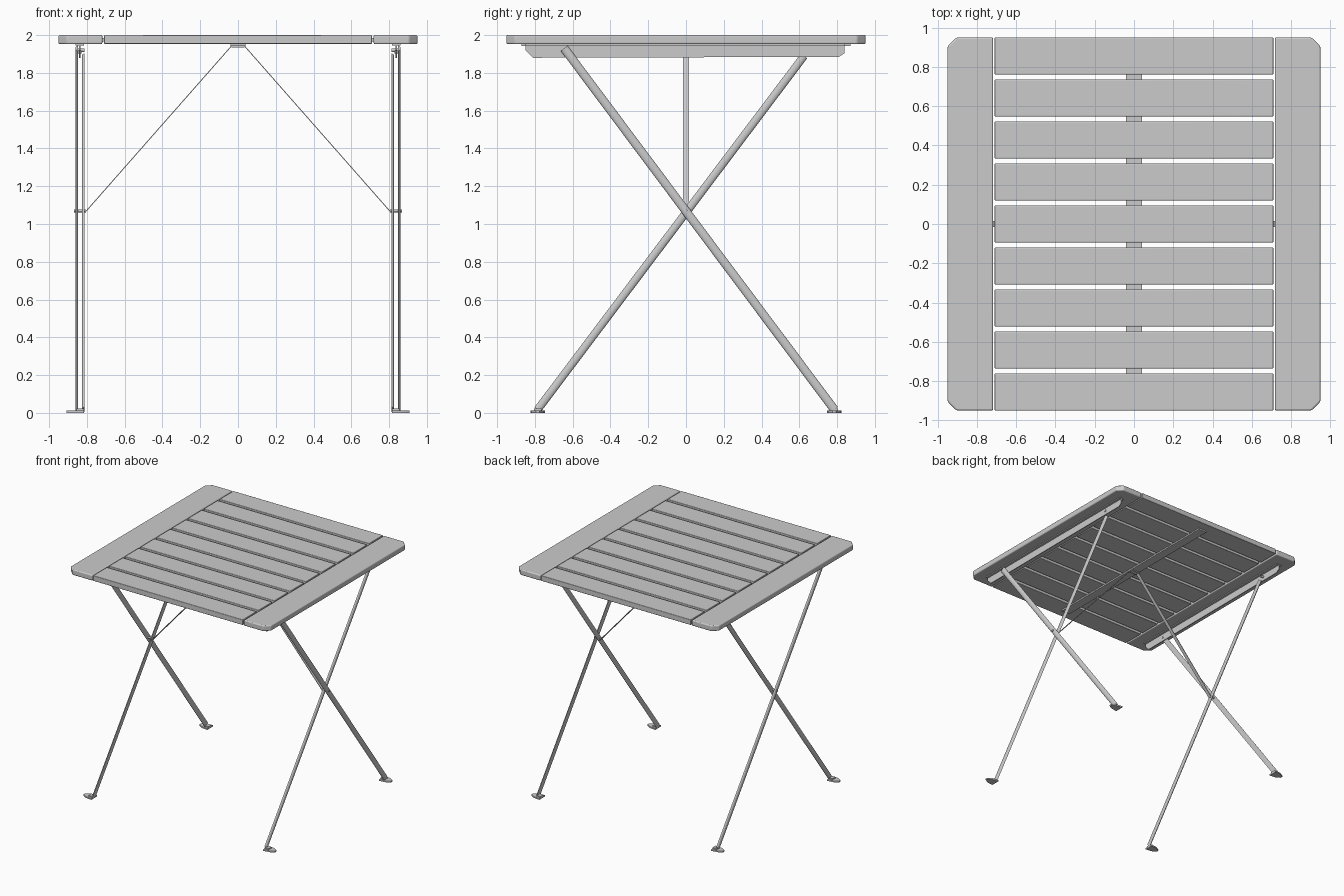
import bpy, bmesh, math
from mathutils import Vector

cube = bpy.data.objects.get("Cube")
if cube:
    bpy.data.objects.remove(cube, do_unlink=True)

grey = bpy.data.materials.new("light_grey")
grey.use_nodes = True
grey.diffuse_color = (0.6, 0.6, 0.6, 1)
grey.node_tree.nodes["Principled BSDF"].inputs["Base Color"].default_value = (0.6, 0.6, 0.6, 1)


def prism(name, outline, offset, bevel=0.0, segments=2):
    """Extrude a closed 3D outline along an offset, with optional rounded edges."""
    bm = bmesh.new()
    face = bm.faces.new([bm.verts.new(p) for p in outline])
    moved = bmesh.ops.extrude_face_region(bm, geom=[face])["geom"]
    bmesh.ops.translate(bm, vec=offset, verts=[v for v in moved if isinstance(v, bmesh.types.BMVert)])
    bmesh.ops.recalc_face_normals(bm, faces=bm.faces)
    mesh = bpy.data.meshes.new(name)
    bm.to_mesh(mesh)
    bm.free()
    mesh.materials.append(grey)
    obj = bpy.data.objects.new(name, mesh)
    bpy.context.collection.objects.link(obj)
    if bevel:
        mod = obj.modifiers.new("rounding", "BEVEL")
        mod.width = bevel
        mod.segments = segments
    return obj


def box(name, x, y, z, bevel=0.0):
    return prism(name, [(x[0], y[0], z[0]), (x[1], y[0], z[0]), (x[1], y[1], z[0]), (x[0], y[1], z[0])],
                 (0, 0, z[1] - z[0]), bevel)


def half_oval(name, start, end, width, depth, side):
    """Bar with a flat inner face and an arched outer face."""
    start, end = Vector(start), Vector(end)
    along = end - start
    out = Vector((side, 0, 0))
    across = along.cross(out).normalized()
    arc = [math.pi * i / 8 for i in range(9)]
    outline = [start + across * math.cos(a) * width / 2 + out * math.sin(a) * depth for a in arc]
    return prism(name, outline, along)


def pin(name, x, y, z, length, radius, side):
    ring = [math.tau * i / 12 for i in range(12)]
    return prism(name, [(x, y + radius * math.cos(a), z + radius * math.sin(a)) for a in ring],
                 (side * length, 0, 0))


# Slats
count, gap = 9, 0.026
pitch = (1.9 + gap) / count
for i in range(count):
    y = -0.95 + i * pitch
    box(f"slat_{i + 1}", (-0.71, 0.71), (y, y + pitch - gap), (1.954, 2.0), 0.004)

# Strip that ties the slats together
box("centre_strip", (-0.04, 0.04), (-0.87, 0.87), (1.942, 1.955))

for side, label in ((1, "left"), (-1, "right")):
    # End board with clipped outer corners
    plan = [(0.718, -0.95), (0.905, -0.95), (0.95, -0.905), (0.95, 0.905), (0.905, 0.95), (0.718, 0.95)]
    prism(f"{label}_end_board", [(side * x, y, 1.952) for x, y in plan], (0, 0, 0.048), 0.008, 3)
    # Small dowel joining the board to the slats
    box(f"{label}_dowel", (side * 0.705, side * 0.722), (-0.015, 0.015), (1.965, 1.985))

    # Angle rail under the end board
    rail = [(-0.85, 1.95), (-0.85, 1.92), (-0.81, 1.88), (0.81, 1.885), (0.84, 1.905), (0.84, 1.95)]
    prism(f"{label}_rail", [(side * 0.834, y, z) for y, z in rail], (side * 0.007, 0, 0))
    box(f"{label}_rail_flange", (side * 0.815, side * 0.86), (-0.85, 0.84), (1.944, 1.953))

    # Crossed legs
    half_oval(f"{label}_outer_leg", (side * 0.848, -0.645, 1.93), (side * 0.848, 0.785, 0.018), 0.046, 0.013, side)
    half_oval(f"{label}_inner_leg", (side * 0.813, 0.625, 1.89), (side * 0.813, -0.785, 0.018), 0.042, 0.013, side)
    pin(f"{label}_cross_pin", side * 0.806, 0, 1.07, 0.062, 0.008, side)
    pin(f"{label}_front_pin", side * 0.828, -0.63, 1.91, 0.03, 0.008, side)
    pin(f"{label}_back_pin", side * 0.812, 0.64, 1.92, 0.034, 0.01, side)

    # Feet
    for y, end in ((-0.785, "front"), (0.785, "back")):
        foot = [(0.815, -0.038), (0.87, -0.032), (0.908, -0.01), (0.908, 0.01), (0.87, 0.032), (0.815, 0.038)]
        prism(f"{label}_{end}_foot", [(side * x, y + dy, 0) for x, dy in foot], (0, 0, 0.012))
        box(f"{label}_{end}_foot_lug", (side * 0.815, side * 0.855), (y - 0.02, y + 0.02), (0.012, 0.022))

    # Diagonal flat brace
    low, high = Vector((side * 0.808, -0.015, 1.06)), Vector((side * 0.03, -0.015, 1.944))
    thick = Vector((0, 0, 0.007))
    prism(f"{label}_brace", [low, high, high + thick, low + thick], (0, 0.03, 0))

# Bracket that holds both braces
box("brace_bracket", (-0.035, 0.035), (-0.02, 0.02), (1.934, 1.944))

# Smooth curved faces, keep real edges crisp
for obj in bpy.context.collection.objects:
    if obj.type == "MESH" and grey.name in obj.data.materials:
        bpy.ops.object.select_all(action="DESELECT")
        obj.select_set(True)
        bpy.context.view_layer.objects.active = obj
        bpy.ops.object.shade_smooth_by_angle(angle=math.radians(35))
